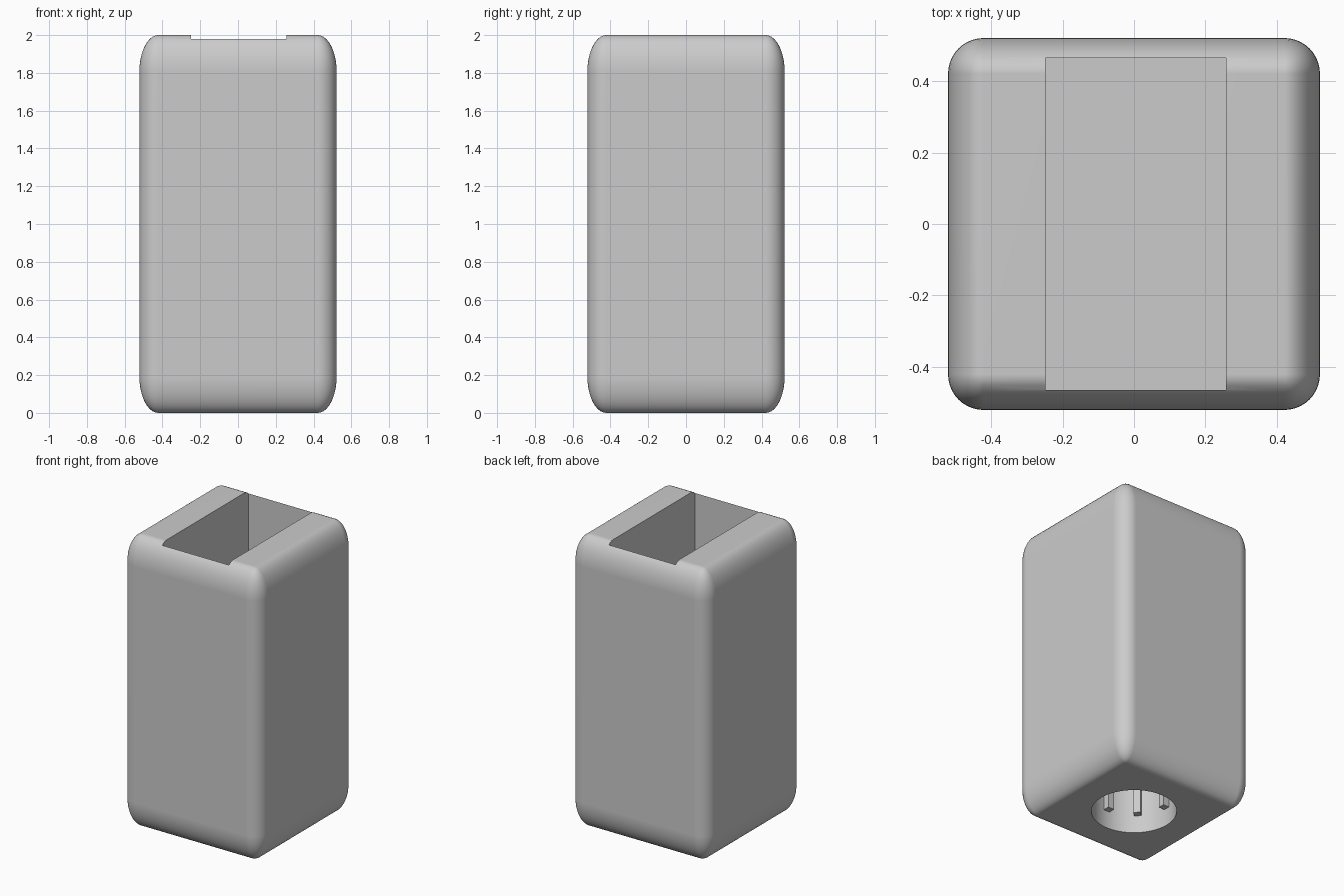
import bpy
import bmesh
import math
from mathutils import Matrix, Vector

old = bpy.data.objects.get("Cube")
if old:
    bpy.data.objects.remove(old, do_unlink=True)

grey = bpy.data.materials.new("plain_grey")
grey.use_nodes = True
colour = (0.6, 0.6, 0.6, 1.0)
grey.diffuse_color = colour
grey.node_tree.nodes["Principled BSDF"].inputs["Base Color"].default_value = colour

WIDTH, HEIGHT, ROUND = 1.044, 2.0, 0.1
HOLE_R, HOLE_TOP = 0.265, 0.42


def make_object(name, bm):
    mesh = bpy.data.meshes.new(name)
    bm.to_mesh(mesh)
    bm.free()
    mesh.materials.append(grey)
    obj = bpy.data.objects.new(name, mesh)
    bpy.context.collection.objects.link(obj)
    return obj


def add_box(bm, centre, size, turn=0.0):
    matrix = (Matrix.Rotation(turn, 4, "Z") @ Matrix.Translation(centre)
              @ Matrix.Diagonal((*size, 1)))
    bmesh.ops.create_cube(bm, size=1, matrix=matrix)


def activate(obj):
    bpy.ops.object.select_all(action="DESELECT")
    obj.select_set(True)
    bpy.context.view_layer.objects.active = obj


def cut(target, cutter):
    mod = target.modifiers.new("cut", "BOOLEAN")
    mod.operation, mod.solver, mod.object = "DIFFERENCE", "EXACT", cutter
    activate(target)
    bpy.ops.object.modifier_apply(modifier=mod.name)
    bpy.data.objects.remove(cutter, do_unlink=True)


# Housing: rounded cube stretched upward, so its rounding is taller than wide
bm = bmesh.new()
bmesh.ops.create_cube(bm, size=WIDTH)
bmesh.ops.bevel(bm, geom=bm.edges[:], offset=ROUND, segments=10,
                profile=0.5, affect="EDGES")
bmesh.ops.scale(bm, vec=Vector((1, 1, HEIGHT / WIDTH)), verts=bm.verts)
bmesh.ops.translate(bm, vec=Vector((0, 0, HEIGHT / 2)), verts=bm.verts)
housing = make_object("housing", bm)

# Deep rectangular pocket, open at the top
bm = bmesh.new()
add_box(bm, (0.005, 0, 1.4), (0.506, 0.932, 1.6))
cut(housing, make_object("pocket_cutter", bm))

# Round socket in the underside
bm = bmesh.new()
bmesh.ops.create_cone(bm, cap_ends=True, segments=64, radius1=HOLE_R,
                      radius2=HOLE_R, depth=HOLE_TOP * 2)
cut(housing, make_object("socket_cutter", bm))

activate(housing)
bpy.ops.object.shade_smooth_by_angle(angle=math.radians(35))
normals = housing.modifiers.new("even_shading", "WEIGHTED_NORMAL")
normals.keep_sharp = True

# Eight upright ribs around the socket wall
bm = bmesh.new()
for i in range(8):
    add_box(bm, (0.245, 0, 0.275), (0.05, 0.045, 0.31), i * math.pi / 4)
make_object("socket_ribs", bm)
